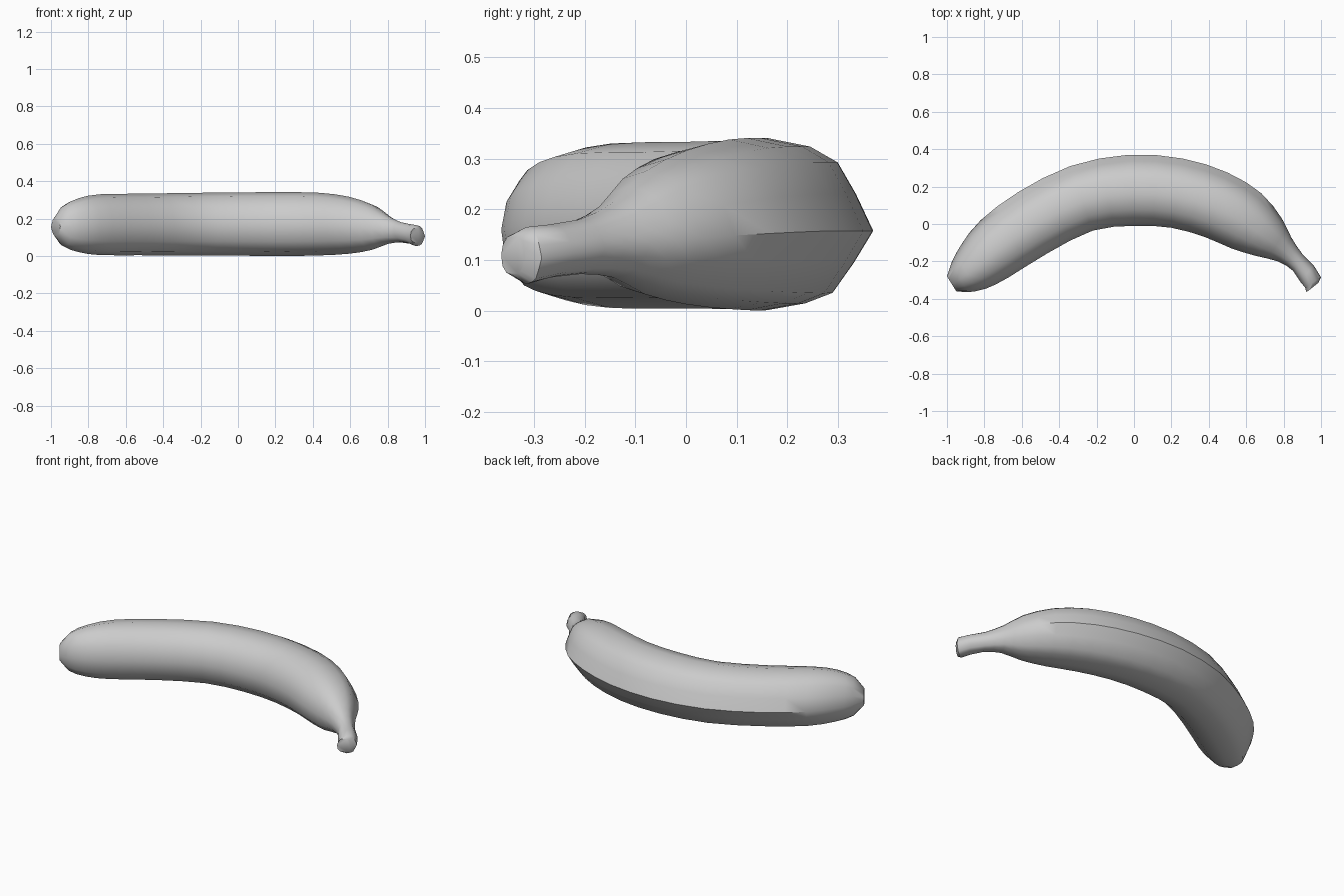
import bpy, bmesh, math
from mathutils import Vector

if "Cube" in bpy.data.objects:
    bpy.data.objects.remove(bpy.data.objects["Cube"])

# Stations along the fruit: outer x, outer y, inner x, inner y, low z, high z
STATIONS = [
    (-1.00, -.28, -.95, -.36, .11, .205),
    (-.975, -.205, -.89, -.365, .05, .27),
    (-.92, -.105, -.79, -.345, .02, .31),
    (-.82, .02, -.67, -.285, .005, .33),
    (-.62, .17, -.46, -.155, .004, .333),
    (-.34, .31, -.22, -.035, .003, .337),
    (-.03, .37, 0, -.01, .002, .34),
    (.26, .35, .20, -.02, .0, .341),
    (.50, .275, .38, -.07, .003, .338),
    (.68, .165, .52, -.13, .012, .317),
    (.79, .03, .65, -.17, .032, .275),
    (.84, -.07, .77, -.20, .065, .215),
    (.90, -.16, .85, -.25, .072, .18),
    (.96, -.22, .89, -.31, .065, .17),
    (1.0, -.285, .915, -.34, .052, .165),
    (.985, -.315, .922, -.365, .07, .15),
]
# Ridged cross-section: u runs from inner (-1) to outer (1), v runs up
SECTION = [(1, -.08), (.82, .35), (.63, .72), (.35, .9), (-.1, 1), (-.55, .88),
           (-.87, .5), (-1, 0), (-.9, -.55), (-.6, -.87), (-.1, -1), (.3, -.92),
           (.58, -.8), (.8, -.45)]


def midpoint(i):
    """Smooth in-between station after station i."""
    last = len(STATIONS) - 1
    a, b, c, d = (STATIONS[min(max(k, 0), last)] for k in (i - 1, i, i + 1, i + 2))
    return tuple((-p + 9 * q + 9 * r - s) / 16 for p, q, r, s in zip(a, b, c, d))


# Add in-between stations on the body, keep the stem tip crisp
path = []
for i, s in enumerate(STATIONS):
    path.append(s)
    if 1 <= i < 12:
        path.append(midpoint(i))

# Loft the skin through all stations
bm = bmesh.new()
rings = []
for ox, oy, ix, iy, lo, hi in path:
    outer, inner = Vector((ox, oy, 0)), Vector((ix, iy, 0))
    mid, half = (outer + inner) / 2, (outer - inner) / 2
    rings.append([bm.verts.new(mid + half * u + Vector((0, 0, (lo + hi) / 2 + (hi - lo) / 2 * v)))
                  for u, v in SECTION])
n = len(SECTION)
for r, q in zip(rings, rings[1:]):
    for k in range(n):
        bm.faces.new((r[k], r[(k + 1) % n], q[(k + 1) % n], q[k]))

# Blossom end and cut stem end
bm.faces.new(rings[0])
bm.faces.new(rings[-1])
bmesh.ops.recalc_face_normals(bm, faces=bm.faces)

mesh = bpy.data.meshes.new("banana")
bm.to_mesh(mesh)
bm.free()
banana = bpy.data.objects.new("banana", mesh)
bpy.context.collection.objects.link(banana)
bpy.context.view_layer.objects.active = banana
banana.select_set(True)
bpy.ops.object.shade_smooth_by_angle(angle=math.radians(50))
